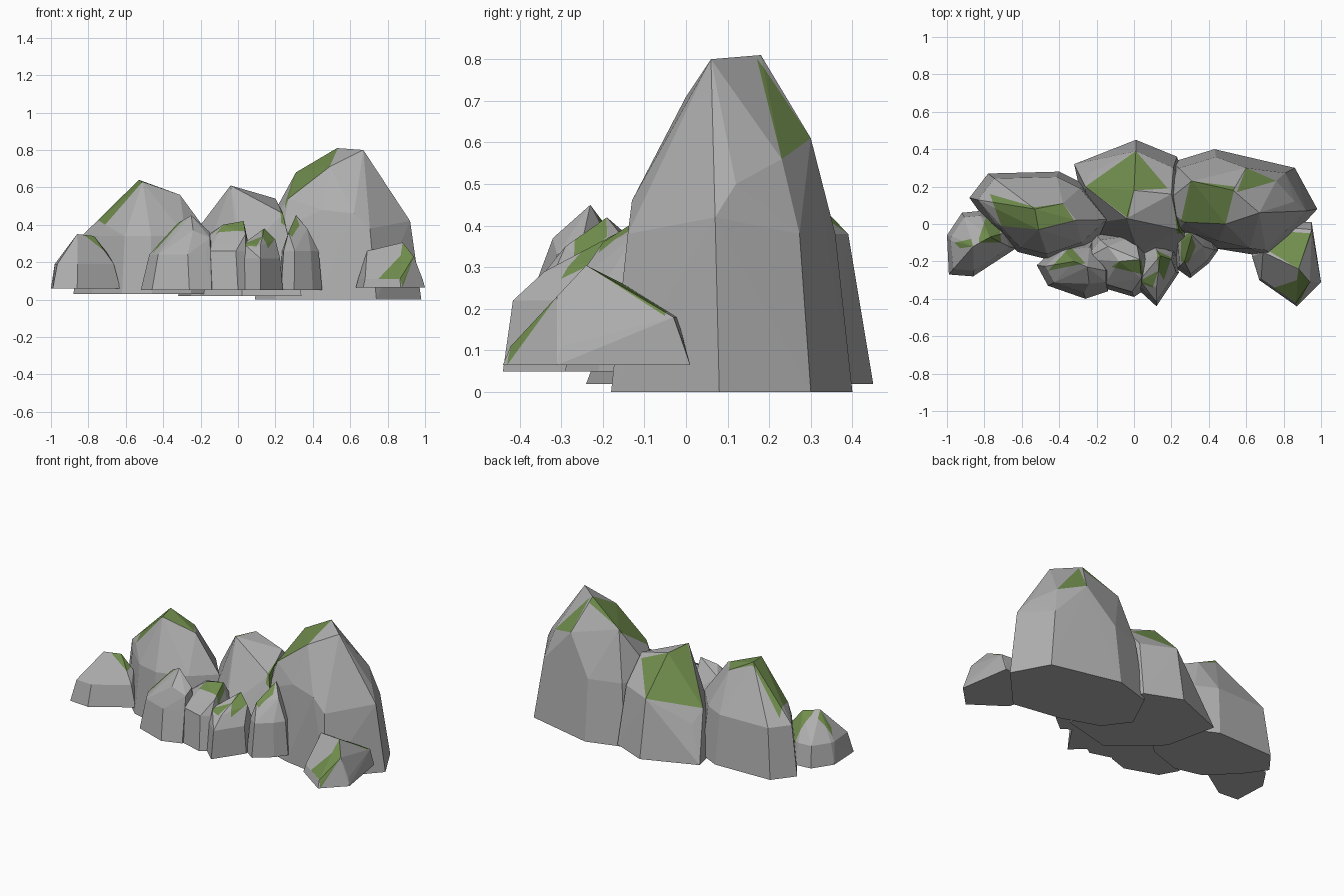
import bpy
import bmesh
from mathutils import Vector

cube = bpy.data.objects.get("Cube")
if cube:
    bpy.data.objects.remove(cube, do_unlink=True)

UNIT = 0.01  # rock measurements below are in hundredths


def make_material(name, colour):
    material = bpy.data.materials.new(name)
    material.use_nodes = True
    material.diffuse_color = colour
    shader = next(n for n in material.node_tree.nodes if n.type == 'BSDF_PRINCIPLED')
    shader.inputs["Base Color"].default_value = colour
    shader.inputs["Roughness"].default_value = 0.9
    return material


STONE = make_material("stone_grey", (0.43, 0.43, 0.43, 1))
MOSS = make_material("moss_green", (0.165, 0.27, 0.075, 1))


def inside(point, outline):
    """True when the point lies within a convex outline seen from above."""
    signs = set()
    for a, b in zip(outline, outline[1:] + outline[:1]):
        side = (b[0] - a[0]) * (point.y - a[1]) - (b[1] - a[1]) * (point.x - a[0])
        signs.add(side > 0)
    return len(signs) == 1


def paint_moss(bm, patches):
    """Cut each convex patch into the stone from above and colour it."""
    for outline in patches:
        for a, b in zip(outline, outline[1:] + outline[:1]):
            bmesh.ops.bisect_plane(
                bm, geom=bm.verts[:] + bm.edges[:] + bm.faces[:], dist=0.001,
                plane_co=(a[0], a[1], 0), plane_no=(b[1] - a[1], a[0] - b[0], 0))
        bm.normal_update()
        for face in bm.faces:
            if face.normal.z > 0.05 and inside(face.calc_center_median(), outline):
                face.material_index = 1
    # Join the flat offcuts again, keeping the colour borders
    bmesh.ops.dissolve_limit(bm, angle_limit=0.005, verts=bm.verts[:],
                             edges=bm.edges[:], delimit={'MATERIAL'})


def rock(name, floor, base, shoulder, taper, crown, moss):
    """Faceted boulder: base outline, tapered shoulder ring and crown points."""
    bm = bmesh.new()
    centre = sum((Vector(p) for p in base), Vector((0, 0))) / len(base)
    for p in base:
        bm.verts.new((p[0], p[1], floor))
        ring = centre + (Vector(p) - centre) * taper
        bm.verts.new((ring.x, ring.y, shoulder))
    for p in crown:
        bm.verts.new(p)
    bmesh.ops.convex_hull(bm, input=bm.verts[:])
    loose = [v for v in bm.verts if not v.link_faces]
    bmesh.ops.delete(bm, geom=loose, context='VERTS')
    bmesh.ops.recalc_face_normals(bm, faces=bm.faces[:])
    paint_moss(bm, moss)
    bmesh.ops.scale(bm, vec=(UNIT, UNIT, UNIT), verts=bm.verts[:])
    bm.normal_update()
    mesh = bpy.data.meshes.new(name)
    bm.to_mesh(mesh)
    bm.free()
    mesh.materials.append(STONE)
    mesh.materials.append(MOSS)
    obj = bpy.data.objects.new(name, mesh)
    bpy.context.collection.objects.link(obj)
    return obj


# Tall boulder on the left
rock("tall_left_boulder", 0,
     base=[(98, 8), (86, 30), (43, 40), (20, 33), (9, 10), (20, -5), (43, -13), (74, -18)],
     shoulder=38, taper=0.86,
     crown=[(53, 18, 81), (67, 6, 80), (31, 23, 68), (49, 0, 71), (27, 1, 54),
            (60, 30, 61), (45, -9, 48), (62, -13, 46), (76, 23, 56), (86, 12, 50),
            (92, 7, 42)],
     moss=[[(30, 23), (54, 20), (49, 0), (25, 1)],
           [(60, 30), (76, 23), (55, 17)]])

# Middle boulder at the back
rock("middle_back_boulder", 2,
     base=[(1, 45), (23, 36), (32, 10), (34, -16), (2, -24), (-25, 0), (-32, 32)],
     shoulder=24, taper=0.77,
     crown=[(-4, 3, 61), (0, 18, 59.5), (20, 16, 54), (1, 39, 38), (-26, 20, 32),
            (21, 30, 38), (24, -3, 46)],
     moss=[[(1, 39), (-26, 20), (-3, 3), (0, 18)],
           [(1, 39), (18, 19), (0, 18)],
           [(21, 14), (27, 10), (28, -5), (23, -5)]])

# Broad boulder on the right
rock("broad_right_boulder", 3,
     base=[(-88, 14), (-78, 27), (-40, 28), (-26, 21), (-10, 2), (-25, -12),
           (-46, -19), (-62, -15), (-78, 0)],
     shoulder=34, taper=0.88,
     crown=[(-51, -3, 63), (-53, 8, 64), (-31, 2, 56), (-38, 11, 56), (-76, 15, 38),
            (-71, -1, 40), (-24, 0, 43)],
     moss=[[(-77, 16), (-53, 9), (-51, -3), (-71, -1)],
           [(-53, 9), (-38, 11), (-32, 2), (-51, -3)]])

# Small rock at the far right end
rock("small_right_rock", 6,
     base=[(-92, 6), (-82, 7), (-66, 0), (-63, -13), (-86, -28), (-99, -27), (-100, -6)],
     shoulder=19, taper=0.84,
     crown=[(-86, -12, 35), (-77, -7, 34), (-70, -5, 25), (-98, -9, 19)],
     moss=[[(-83, -8), (-79, 4), (-72, 0), (-71, -10), (-83, -10)],
           [(-96, -10), (-87, -8), (-86, -12), (-93, -13)]])

# Small rock in front of the tall boulder
rock("small_left_rock", 6.5,
     base=[(63, -17), (67, -30), (87, -44), (100, -31), (95, 1), (84, 1), (70, -2)],
     shoulder=11, taper=0.93,
     crown=[(88, -24, 30.5), (69, -15, 26), (95, -3, 18), (83, -2, 18), (94, -31, 23)],
     moss=[[(95, -5), (88, -24), (68, -12), (80, -4)],
           [(75, -34), (87, -30), (88, -43)],
           [(87, -30), (88, -24), (94, -31), (88, -43)]])

# Front cluster of boulders
rock("front_right_rock", 5,
     base=[(-52, -22), (-46, -33), (-26, -40), (-14, -36), (-12, -24), (-22, -9), (-40, -11)],
     shoulder=24, taper=0.79,
     crown=[(-25, -23, 45), (-15, -25, 36), (-15, -31, 33), (-32, -20, 41), (-24, -32, 37)],
     moss=[[(-46, -25), (-34, -12), (-26, -21)]])

rock("front_middle_rock", 5,
     base=[(-17, -34), (0, -39), (6, -35), (9, -18), (2, -3), (-20, -6), (-30, -18)],
     shoulder=26, taper=0.84,
     crown=[(3, -19, 42), (-8, -20, 40), (4, -29, 35), (-14, -12, 36)],
     moss=[[(-12, -23), (-8, -20), (4, -19), (5, -27)]])

rock("front_pointed_rock", 5,
     base=[(0, -33), (12, -44), (24, -26), (22, -14), (10, -9), (1, -18)],
     shoulder=22, taper=0.88,
     crown=[(14, -17, 38), (3, -30, 30), (20, -19, 32), (12, -34, 29)],
     moss=[[(12, -14), (20, -18), (16, -30), (13, -25)],
           [(2, -31), (10, -34), (13, -25)]])

rock("front_left_rock", 5,
     base=[(23, -24), (30, -29), (40, -21), (45, -14), (40, 0), (26, 2), (22, -10)],
     shoulder=26, taper=0.85,
     crown=[(31, -6, 45), (37, -12, 38), (27, -20, 36)],
     moss=[[(30, -4), (33, -12), (29, -21), (25, -20), (25, -8)]])
